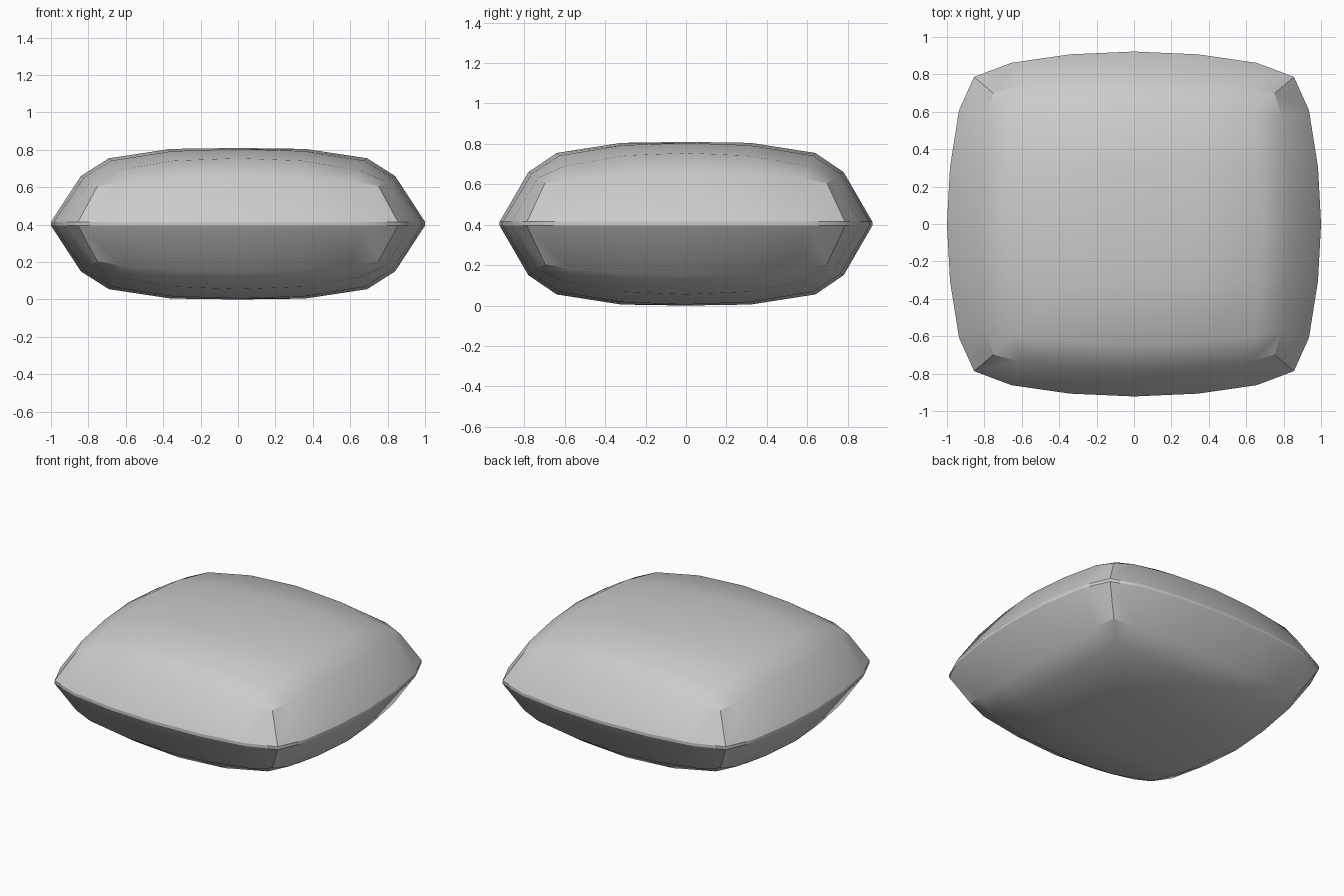
import bpy
import bmesh

cube = bpy.data.objects.get("Cube")
if cube:
    bpy.data.objects.remove(cube, do_unlink=True)

MID = 0.405                            # height of the seam
XS = (0, 0.36, 0.69, 0.84)             # panel grid spacing from the centre out
YS = (0, 0.32, 0.64, 0.78)
# How far the panel falls away, by outer step then inner step
DROP = ((0,), (0.005, 0.017), (0.055, 0.068, 0.12), (0.15, 0.157, 0.18, 0.205))
STEPS = range(-3, 4)


def sign(n):
    return (n > 0) - (n < 0)


def pinch(n, amount, power=2):
    """Pull in toward the corners so the sides bow outward."""
    return 1 - amount * (abs(n) / 3) ** power


def panel_point(i, j, side):
    a, b = abs(i), abs(j)
    x = sign(i) * XS[a] * pinch(j, 0.105, 1.5)
    y = sign(j) * YS[b] * pinch(i, 0.105, 1.5)
    return x, y, MID + side * (MID - DROP[max(a, b)][min(a, b)])


def seam_point(i, j, side):
    x_reach = 1.0 * pinch(j, 0.145) if abs(i) == 3 else XS[abs(i)] * 0.95
    y_reach = 0.922 * pinch(i, 0.147) if abs(j) == 3 else YS[abs(j)] * 0.95
    return sign(i) * x_reach, sign(j) * y_reach, MID + side * 0.01


# Grid indices around the border, counter-clockwise
border = ([(i, -3) for i in range(-3, 3)] + [(3, j) for j in range(-3, 3)]
          + [(-i, 3) for i in range(-3, 3)] + [(-3, -j) for j in range(-3, 3)])
count = len(border)
bm = bmesh.new()
seams = []
sharp = []

# Puffed top and bottom panels with their sloping borders
for side in (1, -1):
    grid = {(i, j): bm.verts.new(panel_point(i, j, side)) for i in STEPS for j in STEPS}
    for i in range(-3, 3):
        for j in range(-3, 3):
            bm.faces.new((grid[i, j], grid[i + 1, j], grid[i + 1, j + 1], grid[i, j + 1]))
    rim = [grid[key] for key in border]
    seam = [bm.verts.new(seam_point(i, j, side)) for i, j in border]
    for k in range(count):
        n = (k + 1) % count
        bm.faces.new((seam[k], seam[n], rim[n], rim[k]))
        sharp.append((seam[k], seam[n]))
    # Corner folds, fading out along the rim
    for k in range(0, count, 6):
        sharp += [(seam[k], rim[k]), (rim[k], rim[k - 1]), (rim[k], rim[k + 1])]
    seams.append(seam)

# Thin seam band joining the two panels
top, bottom = seams
for k in range(count):
    n = (k + 1) % count
    bm.faces.new((bottom[k], bottom[n], top[n], top[k]))

# Smooth shading with crisp seam and corner folds
bmesh.ops.recalc_face_normals(bm, faces=bm.faces)
for face in bm.faces:
    face.smooth = True
for a, b in sharp:
    bm.edges.get((a, b)).smooth = False

mesh = bpy.data.meshes.new("cushion")
bm.to_mesh(mesh)
bm.free()
cushion = bpy.data.objects.new("cushion", mesh)
bpy.context.collection.objects.link(cushion)

# Plain grey fabric
GREY = (0.6, 0.6, 0.6, 1)
fabric = bpy.data.materials.new("grey fabric")
fabric.use_nodes = True
fabric.diffuse_color = GREY
fabric.node_tree.nodes["Principled BSDF"].inputs["Base Color"].default_value = GREY
mesh.materials.append(fabric)
